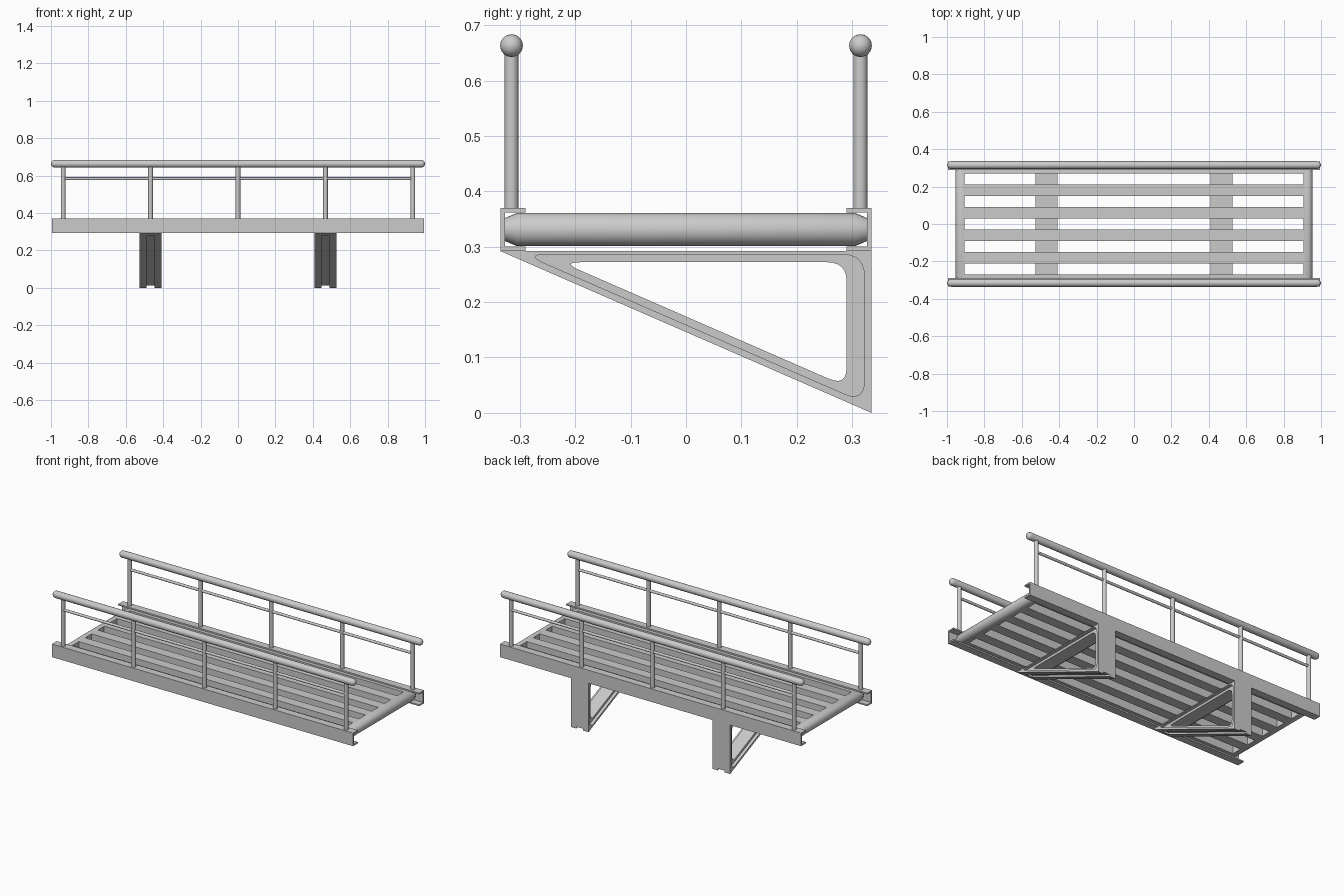
import bpy, bmesh, math
from mathutils import Vector

if "Cube" in bpy.data.objects:
    bpy.data.objects.remove(bpy.data.objects["Cube"])

steel = bpy.data.materials.new("light grey steel")
steel.use_nodes = True
GREY = (0.6, 0.6, 0.6, 1)
steel.diffuse_color = GREY
steel.node_tree.nodes["Principled BSDF"].inputs["Base Color"].default_value = GREY


def finish(name, bm, smooth=True):
    """Turn a bmesh into a named steel object."""
    bmesh.ops.recalc_face_normals(bm, faces=bm.faces)
    mesh = bpy.data.meshes.new(name)
    bm.to_mesh(mesh)
    bm.free()
    obj = bpy.data.objects.new(name, mesh)
    bpy.context.collection.objects.link(obj)
    mesh.materials.append(steel)
    if smooth:
        shade(obj)
    return obj


def shade(obj):
    bpy.ops.object.select_all(action='DESELECT')
    obj.select_set(True)
    bpy.context.view_layer.objects.active = obj
    bpy.ops.object.shade_smooth_by_angle(angle=math.radians(35))


def loft(name, rings, smooth=True):
    """Skin a list of equal-length closed rings and cap both ends."""
    bm = bmesh.new()
    loops = [[bm.verts.new(p) for p in ring] for ring in rings]
    n = len(loops[0])
    for a, b in zip(loops, loops[1:]):
        for i in range(n):
            j = (i + 1) % n
            bm.faces.new((a[i], a[j], b[j], b[i]))
    bm.faces.new(loops[0])
    bm.faces.new(loops[-1])
    return finish(name, bm, smooth)


def extrude_x(name, yz, x0, x1, smooth=True):
    return loft(name, [[(x, y, z) for y, z in yz] for x in (x0, x1)], smooth)


def rod(name, a, b, r, sides=16, domed=False):
    """Round bar from a to b, optionally with hemispherical ends."""
    a, b = Vector(a), Vector(b)
    axis = (b - a).normalized()
    u = axis.orthogonal().normalized()
    v = axis.cross(u)
    steps = [math.radians(d) for d in (80, 60, 40, 20, 0)] if domed else [0]
    stations = [(a - axis * r * math.sin(t), r * math.cos(t)) for t in steps]
    stations += [(b + axis * r * math.sin(t), r * math.cos(t)) for t in reversed(steps)]
    angles = [math.tau * i / sides for i in range(sides)]
    return loft(name, [[c + (u * math.cos(t) + v * math.sin(t)) * s for t in angles]
                       for c, s in stations])


def rounded(points, radius, steps=6):
    """Round the corners of a polygon with short curves."""
    pts = [Vector(p) for p in points]
    out = []
    for i, p in enumerate(pts):
        start = p + (pts[i - 1] - p).normalized() * radius
        end = p + (pts[(i + 1) % len(pts)] - p).normalized() * radius
        for k in range(steps + 1):
            t = k / steps
            out.append(start * (1 - t) ** 2 + p * 2 * t * (1 - t) + end * t * t)
    return out


def cut(obj, cutters):
    """Subtract the cutters and remove them."""
    bpy.context.view_layer.objects.active = obj
    for c in cutters:
        c.hide_render = True
        mod = obj.modifiers.new("cut", 'BOOLEAN')
        mod.operation = 'DIFFERENCE'
        mod.object = c
        bpy.ops.object.modifier_apply(modifier=mod.name)
        bpy.data.objects.remove(c)
    shade(obj)


# Slotted deck with rounded noses and tapered long edges
def deck_ring(y, half_height, half_length):
    ring = []
    for side in (1, -1):
        for k in range(13):
            t = math.pi * (k / 12 - 0.5)
            ring.append((side * (half_length - 0.03 + half_height * math.cos(t)), y,
                         0.331 + side * half_height * math.sin(t)))
    return ring


deck = loft("deck", [deck_ring(y, h, 0.955) for y, h in
                     ((-0.331, 0.019), (-0.305, 0.03), (0.305, 0.03), (0.331, 0.019))], False)
slots = []
for i in range(-2, 3):
    y = i * 0.12
    slot = loft("slot_cutter", [[(x, yy, z) for x, yy in
                                 ((-0.905, y - 0.03), (0.905, y - 0.03),
                                  (0.905, y + 0.03), (-0.905, y + 0.03))]
                                for z in (0.2, 0.5)], False)
    slots.append(slot)
cut(deck, slots)

# Side channels, guard rails and posts
for label, s in (("front", -1), ("back", 1)):
    section = [(0.29, 0.292), (0.335, 0.292), (0.335, 0.37), (0.29, 0.37),
               (0.29, 0.362), (0.327, 0.362), (0.327, 0.3), (0.29, 0.3)]
    extrude_x(label + "_side_channel", [(s * y, z) for y, z in section], -0.995, 0.995, False)
    y = s * 0.315
    rod(label + "_handrail", (-0.979, y, 0.663), (0.979, y, 0.663), 0.0205, 24, True)
    rod(label + "_middle_rail", (-0.935, y, 0.583), (0.935, y, 0.583), 0.008)
    for i in range(-2, 3):
        x = i * 0.4675
        rod(f"{label}_post_{i + 3}", (x, y, 0.368), (x, y, 0.655), 0.0125)


# Triangular support brackets
def slope(y, lift=0):
    return 0.292 * (0.335 - y) / 0.67 + lift


def inner_triangle(top, back, lift):
    left = 0.335 - (top - lift) * 0.67 / 0.292
    return [(left, top), (back, top), (back, slope(back, lift))]


for label, x in (("right", -0.4675), ("left", 0.4675)):
    bracket = extrude_x(label + "_bracket", [(-0.335, 0.292), (0.335, 0.292), (0.335, 0)],
                        x - 0.058, x + 0.058, False)
    hole = rounded(inner_triangle(0.272, 0.29, 0.028), 0.035)
    recess = rounded(inner_triangle(0.286, 0.322, 0.013), 0.04)
    groove = [(-0.3, slope(-0.3, -0.1)), (-0.3, slope(-0.3, 0.011)),
              (0.4, slope(0.4, 0.011)), (0.4, slope(0.4, -0.1))]
    cut(bracket, [extrude_x("hole_cutter", hole, x - 0.1, x + 0.1, False),
                  extrude_x("recess_cutter", recess, x + 0.04, x + 0.1, False),
                  extrude_x("recess_cutter", recess, x - 0.1, x - 0.04, False),
                  extrude_x("groove_cutter", groove, x - 0.022, x + 0.022, False)])
